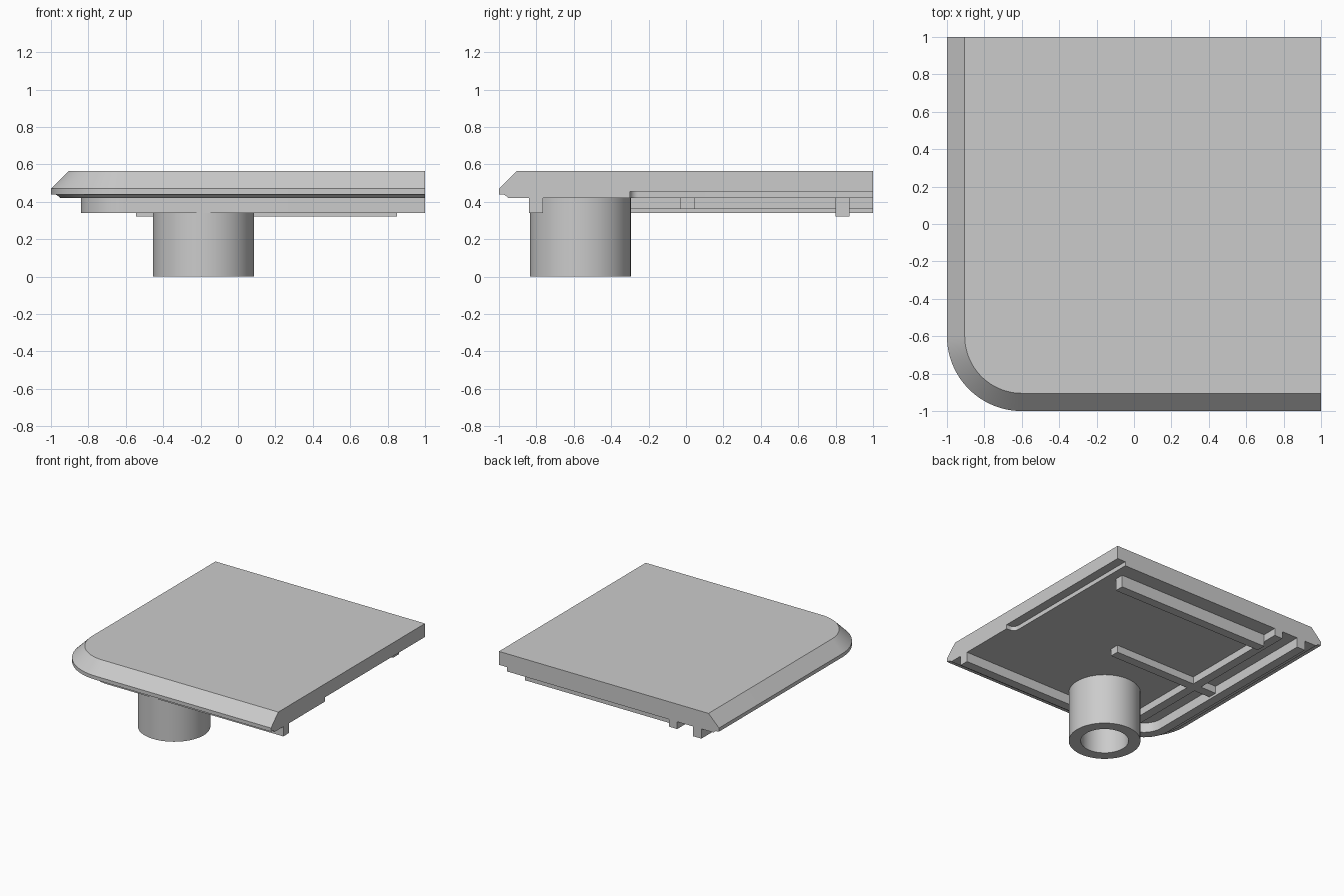
import bpy
import bmesh
import math

if "Cube" in bpy.data.objects:
    bpy.data.objects.remove(bpy.data.objects["Cube"], do_unlink=True)

GREY = (0.6, 0.6, 0.6, 1.0)
grey = bpy.data.materials.new("plain_grey")
grey.use_nodes = True
grey.diffuse_color = GREY
grey.node_tree.nodes["Principled BSDF"].inputs["Base Color"].default_value = GREY

UNDERSIDE = 0.42
FILLET_CENTRE = -0.6
FILLET_RADIUS = 0.4


def arc(cx, cy, radius, start, end, steps):
    angles = [math.radians(start + (end - start) * i / steps) for i in range(steps + 1)]
    return [(cx + radius * math.cos(a), cy + radius * math.sin(a)) for a in angles]


def edge_path(offset):
    """Left edge, rounded corner and front edge, moved inwards by offset."""
    corner = arc(FILLET_CENTRE, FILLET_CENTRE, FILLET_RADIUS - offset, 180, 270, 32)
    return [(offset - 1, 1)] + corner + [(1, offset - 1)]


def loft(name, rings):
    """Solid through a stack of (outline, height) rings with equal point counts."""
    bm = bmesh.new()
    loops = [[bm.verts.new((x, y, z)) for x, y in outline] for outline, z in rings]
    for low, high in zip(loops, loops[1:]):
        for i in range(len(low)):
            j = (i + 1) % len(low)
            bm.faces.new((low[i], low[j], high[j], high[i]))
    bm.faces.new(loops[0][::-1])
    bm.faces.new(loops[-1])
    bmesh.ops.recalc_face_normals(bm, faces=bm.faces)
    mesh = bpy.data.meshes.new(name)
    bm.to_mesh(mesh)
    bm.free()
    mesh.materials.append(grey)
    obj = bpy.data.objects.new(name, mesh)
    bpy.context.collection.objects.link(obj)
    return obj


def prism(name, outline, bottom, top):
    return loft(name, [(outline, bottom), (outline, top)])


def bar(name, x0, x1, y0, y1, bottom):
    return prism(name, [(x0, y0), (x1, y0), (x1, y1), (x0, y1)], bottom, UNDERSIDE)


def cut(target, cutter):
    mod = target.modifiers.new("cut", 'BOOLEAN')
    mod.operation = 'DIFFERENCE'
    mod.solver = 'EXACT'
    mod.object = cutter
    bpy.context.view_layer.objects.active = target
    bpy.ops.object.modifier_apply(modifier=mod.name)
    bpy.data.objects.remove(cutter, do_unlink=True)


# Top plate with bevelled outer edge: (inward offset, height)
edge_profile = [(0.05, UNDERSIDE), (0.03, 0.437), (0, 0.44), (0, 0.47), (0.095, 0.565)]
plate = loft("top_plate", [(edge_path(o) + [(1, 1)], z) for o, z in edge_profile])

# Shallow rebate under the straight side, with a rounded inner corner
rebate = arc(0.97, -0.255, 0.045, 180, 270, 8) + [(1.1, -0.3), (1.1, 1.1), (0.925, 1.1)]
cut(plate, prism("rebate_cutter", rebate, 0.3, 0.455))

# Rim wall following the outer edge
rim = prism("rim_wall", edge_path(0.16) + edge_path(0.235)[::-1], 0.34, UNDERSIDE)

# Ribs under the plate
bar("back_rib", -0.545, 0.85, 0.8, 0.875, 0.32)
bar("cross_rib", -0.765, 0.2, -0.03, 0.045, 0.36)
bar("side_rib", -0.62, -0.545, -0.765, 1, 0.36)

# Hollow round socket
circle = arc(-0.185, -0.565, 0.27, 0, 360, 64)[:-1]
bore = arc(-0.185, -0.565, 0.18, 0, 360, 64)[:-1]
socket = prism("round_socket", circle, 0, UNDERSIDE)
cut(socket, prism("bore_cutter", bore, -0.1, 0.5))

# Smooth the curved walls and keep edges sharp
for obj in (plate, rim, socket):
    bpy.ops.object.select_all(action='DESELECT')
    obj.select_set(True)
    bpy.context.view_layer.objects.active = obj
    bpy.ops.object.shade_smooth_by_angle(angle=math.radians(20))
